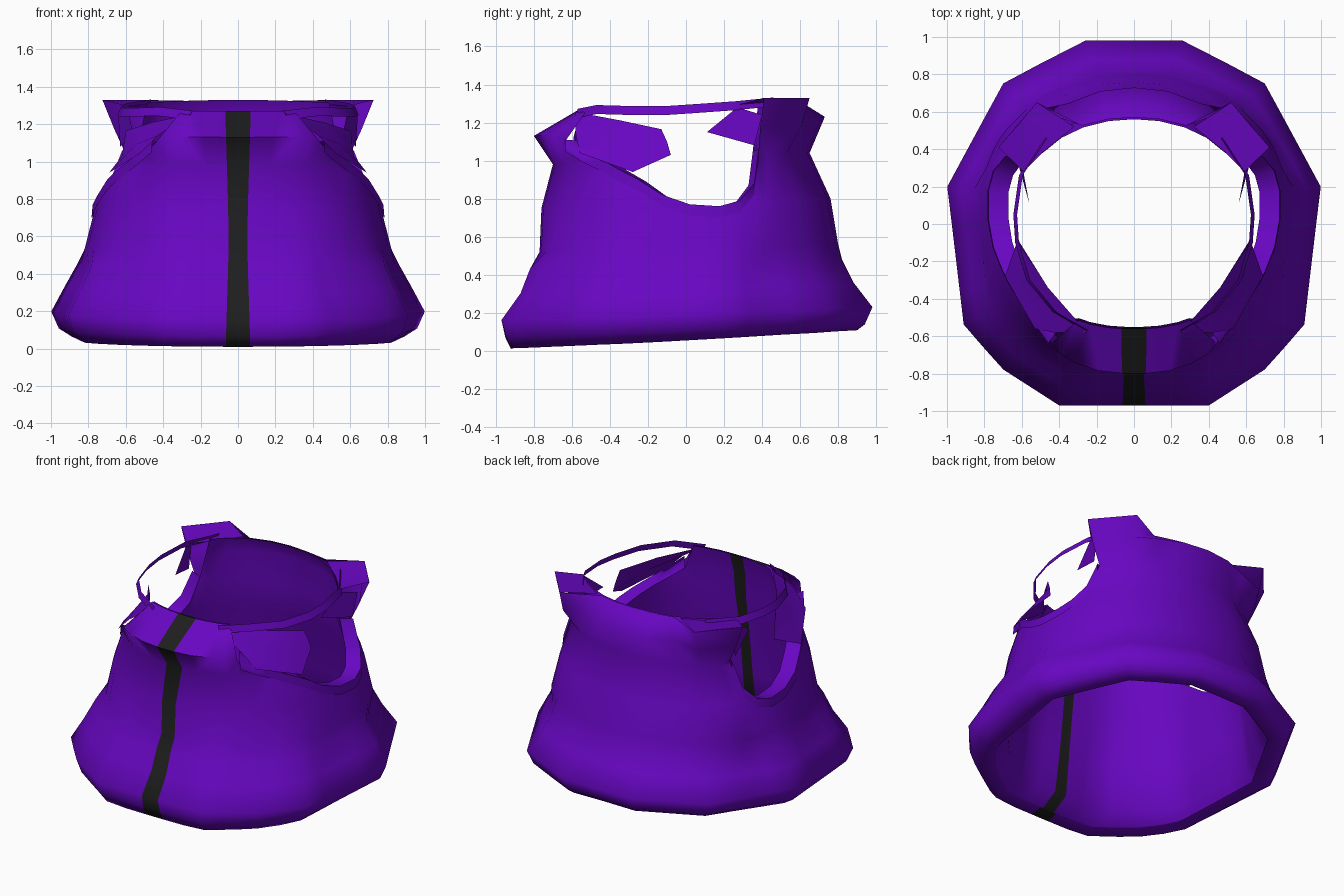
import bpy
import bmesh
from math import sin, cos, radians
from mathutils import Vector

cube = bpy.data.objects.get("Cube")
if cube:
    bpy.data.objects.remove(cube)


def material(name, rgb):
    mat = bpy.data.materials.new(name)
    mat.use_nodes = True
    mat.diffuse_color = (*rgb, 1)
    mat.node_tree.nodes["Principled BSDF"].inputs["Base Color"].default_value = (*rgb, 1)
    return mat


PURPLE = material("purple_cloth", (0.137, 0.002, 0.54))
BLACK = material("black_trim", (0.013, 0.013, 0.013))
CENTRE_Y = 0.1

# Horizontal rings from hem to neck: front z, back z, half width, front y, back y
OUTER = [
    (0.03, 0.13, 0.82, -0.84, 0.82),
    (0.01, 0.11, 0.89, -0.92, 0.90),
    (0.07, 0.14, 0.96, -0.95, 0.94),
    (0.16, 0.23, 1.00, -0.97, 0.98),
    (0.30, 0.36, 0.93, -0.87, 0.88),
    (0.43, 0.48, 0.86, -0.82, 0.82),
    (0.52, 0.56, 0.82, -0.77, 0.80),
    (0.75, 0.80, 0.76, -0.76, 0.76),
    (0.98, 1.04, 0.69, -0.70, 0.65),
    (1.13, 1.23, 0.67, -0.80, 0.73),
    (1.27, 1.33, 0.62, -0.56, 0.57),
]
LINING = [
    (0.03, 0.13, 0.82, -0.84, 0.82),
    (0.10, 0.19, 0.78, -0.72, 0.78),
    (0.40, 0.45, 0.74, -0.68, 0.72),
    (0.75, 0.80, 0.67, -0.64, 0.66),
    (0.98, 1.04, 0.62, -0.60, 0.58),
    (1.13, 1.23, 0.61, -0.59, 0.61),
    (1.27, 1.33, 0.60, -0.55, 0.56),
]

# Faceted outline of the skirt, as fractions of width and depth
OUTLINE = [(0, -1), (0.4, -1), (0.7, -0.82), (0.91, -0.6), (1, 0.11), (0.7, 0.74), (0.27, 1), (0, 1)]
FACETED_BELOW = 0.5

# Columns of one half, front to back: angle and height where the armhole cuts it
FULL = 2
COLUMNS = [
    (0, FULL), (4, FULL), (12, FULL), (20.5, FULL), (26, FULL), (31, 1.1), (38.5, 1.04),
    (47, 0.99), (55, 0.94), (63, 0.89), (73, 0.81), (84, 0.76), (95.7, 0.75), (104, 0.78),
    (111, 0.87), (115, 1.05), (120, FULL), (133, FULL), (147, FULL), (163.5, FULL), (180, FULL),
]

# Shoulder corners that flare out behind the armhole: middle and tip
FLARES = {
    120: ((0.66, 0.39, 1.17), (0.725, 0.41, 1.33)),
    133: ((0.52, 0.61, 1.19), (0.52, 0.65, 1.33)),
}


def outline_radius(x, y):
    """Distance along a direction to the faceted outline."""
    for (ax, ay), (bx, by) in zip(OUTLINE, OUTLINE[1:]):
        start, end = x * ay - y * ax, x * by - y * bx
        if start <= 1e-6 and end >= -1e-6:
            k = start / (start - end)
            px, py = ax + (bx - ax) * k, ay + (by - ay) * k
            return (px * px + py * py) ** 0.5 / (x * x + y * y) ** 0.5
    return 1 / abs(y)


def ring_point(ring, angle):
    """Point of one ring: faceted in the skirt, rounded square above."""
    z_front, z_back, width, y_front, y_back = ring
    s, c = sin(radians(angle)), cos(radians(angle))
    depth = CENTRE_Y - y_front if c > 0 else y_back - CENTRE_Y
    if z_front < FACETED_BELOW:
        r = outline_radius(s / width, -c / depth)
    else:
        power = 2.5 if c > 0 else 2.1
        r = ((abs(s) / width) ** power + (abs(c) / depth) ** power) ** (-1 / power)
    blend = (1 - c) / 2
    return Vector((r * s, CENTRE_Y - r * c, z_front + (z_back - z_front) * blend))


def column_points(rings, angle, top):
    """One upright profile, trimmed at the armhole height."""
    points = []
    for ring in rings:
        p = ring_point(ring, angle)
        if p.z > top:
            last = points[-1]
            p = last.lerp(p, (top - last.z) / (p.z - last.z)) if last.z < top else last.copy()
        points.append(p)
    return points


def wall(rings, stripe_scale):
    """All profiles of one layer, with the stripe edge set in the second."""
    columns = [column_points(rings, a, t) for a, t in COLUMNS]
    for p in columns[0] + columns[-1]:
        p.x = 0
    for p in columns[1]:
        p.x = stripe_scale * (0.048 + 0.03 * abs(p.z - 0.6))
    return columns


def finish(name, bm):
    """Turn a half mesh into a mirrored object."""
    bmesh.ops.remove_doubles(bm, verts=bm.verts, dist=0.0005)
    bmesh.ops.recalc_face_normals(bm, faces=bm.faces)
    mesh = bpy.data.meshes.new(name)
    bm.to_mesh(mesh)
    bm.free()
    mesh.materials.append(PURPLE)
    mesh.materials.append(BLACK)
    obj = bpy.data.objects.new(name, mesh)
    bpy.context.collection.objects.link(obj)
    obj.modifiers.new("Mirror", "MIRROR")
    bpy.ops.object.select_all(action="DESELECT")
    obj.select_set(True)
    bpy.context.view_layer.objects.active = obj
    bpy.ops.object.modifier_apply(modifier="Mirror")
    bpy.ops.object.shade_smooth_by_angle(angle=radians(85))


def loft(name, rows, stripe=False):
    """Skin a list of equal-length point rows."""
    bm = bmesh.new()
    grid = [[bm.verts.new(p) for p in row] for row in rows]
    for i in range(len(grid) - 1):
        for j in range(len(grid[i]) - 1):
            corners = []
            for v in (grid[i][j], grid[i + 1][j], grid[i + 1][j + 1], grid[i][j + 1]):
                if all((v.co - k.co).length > 0.0005 for k in corners):
                    corners.append(v)
            if len(corners) > 2:
                face = bm.faces.new(corners)
                face.material_index = int(stripe and i == 0)
    finish(name, bm)


# Outer cloth and inner lining, each with the front stripe as its first strip
outer = wall(OUTER, 1)
for (angle, _), col in zip(COLUMNS, outer):
    if angle in FLARES:
        col[-2:] = [Vector(p) for p in FLARES[angle]]
lining = wall(LINING, 0.7)
loft("garment_body", outer, stripe=True)
loft("garment_lining", lining, stripe=True)

# Folded edge joining cloth and lining around each armhole
loft("armhole_rim", [
    [a[-1] + Vector((0.02, 0, -0.05)), a[-1] + Vector((0.015, 0, 0.01)), b[-1]]
    for a, b in list(zip(outer, lining))[5:16]
])

# Narrow shoulder band joining the front neck to the back neck
strap_path = [
    (0.25, -0.57, 1.26), (0.42, -0.47, 1.28), (0.56, -0.3, 1.275), (0.62, -0.1, 1.275),
    (0.63, 0.05, 1.285), (0.6, 0.26, 1.30), (0.47, 0.46, 1.32),
]
loft("shoulder_band", [
    [Vector(p) + Vector((0.015, 0, -0.035)), Vector(p) + Vector((-0.005, 0, 0.012))]
    for p in strap_path
])

# Loose side panel in front of each armhole
loft("front_side_flap", [
    [Vector(p) for p in row] for row in (
        [(0.25, -0.58, 1.255), (0.43, -0.58, 1.14), (0.53, -0.56, 1.04)],
        [(0.46, -0.34, 1.21), (0.55, -0.36, 1.09), (0.69, -0.28, 0.94)],
        [(0.60, -0.13, 1.165), (0.61, -0.10, 1.10), (0.62, -0.08, 1.03)],
    )
])

# Top of each flared shoulder corner
loft("shoulder_cap", [
    [Vector(p) for p in row] for row in (
        [(0.32, 0.52, 1.325), (0.52, 0.65, 1.33)],
        [(0.47, 0.40, 1.30), (0.62, 0.53, 1.33)],
        [(0.59, 0.28, 1.295), (0.725, 0.41, 1.33)],
    )
])

# Torn inner scrap hanging beside the shoulder corner
loft("inner_scrap", [
    [Vector(p) for p in row] for row in (
        [(0.59, 0.27, 1.28), (0.64, 0.40, 1.24)],
        [(0.56, 0.11, 1.15), (0.63, 0.36, 1.08)],
    )
])
